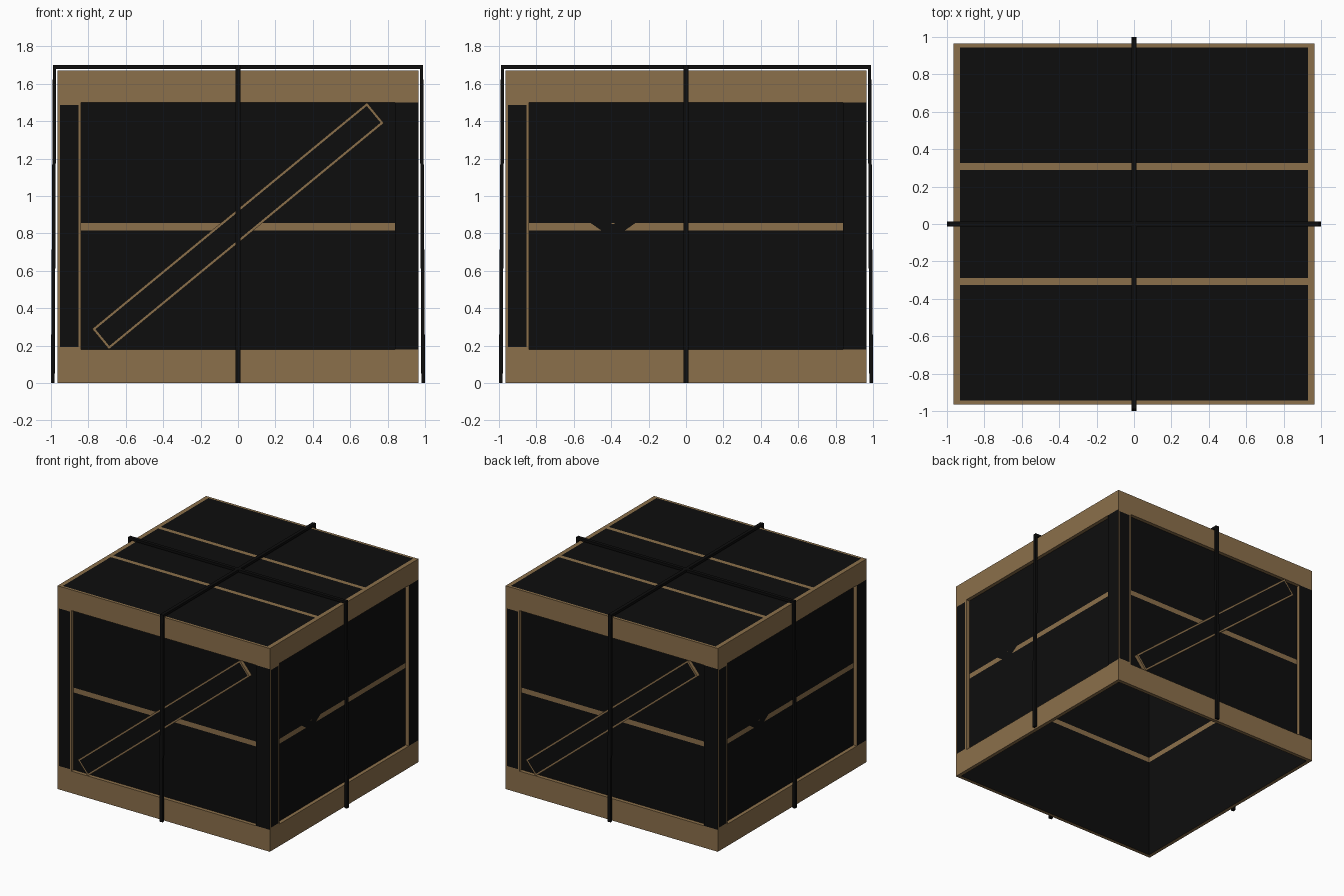
import bpy, bmesh
from math import pi, atan2, hypot
from mathutils import Matrix, Vector

if "Cube" in bpy.data.objects:
    bpy.data.objects.remove(bpy.data.objects["Cube"])

R, D = 0.965, 0.03          # half width of crate, recess of the panels
I = R - D
H, LOW, HIGH = 1.67, 0.18, 1.50


def material(name, rgb):
    m = bpy.data.materials.new(name)
    m.diffuse_color = (*rgb, 1)
    m.use_nodes = True
    m.node_tree.nodes["Principled BSDF"].inputs["Base Color"].default_value = m.diffuse_color
    return m


BROWN = material("brown", (0.26, 0.16, 0.07))
BLACK = material("black", (0.004, 0.004, 0.004))


def finish(name, bm, rot=0, recalc=True):
    if recalc:
        bmesh.ops.recalc_face_normals(bm, faces=bm.faces)
    bm.transform(Matrix.Rotation(rot, 4, 'Z'))
    me = bpy.data.meshes.new(name)
    bm.to_mesh(me)
    bm.free()
    me.materials.append(BROWN)
    me.materials.append(BLACK)
    ob = bpy.data.objects.new(name, me)
    bpy.context.collection.objects.link(ob)
    return ob


def square_shell(name, profile, dark=()):
    """Square tube lofted along (half width, z) points, open at both ends."""
    bm = bmesh.new()
    loops = [[bm.verts.new((sx * r, sy * r, z)) for sx, sy in
              ((-1, -1), (1, -1), (1, 1), (-1, 1))] for r, z in profile]
    for k, (a, b) in enumerate(zip(loops, loops[1:])):
        for i in range(4):
            j = (i + 1) % 4
            f = bm.faces.new((a[i], a[j], b[j], b[i]))
            f.material_index = int(k in dark)
    return finish(name, bm, recalc=False)


def dark_centre(bm, faces, border):
    """Brown border around a black field."""
    for f in faces:
        bmesh.ops.inset_individual(bm, faces=[f], thickness=border)
        f.material_index = 1


# Recessed side panels with a brown seam halfway up
square_shell("side_panels", [(I, 0), (I, 0.815), (I, 0.855), (I, H - 0.005)], dark=(0, 2))

# Bottom and top rails
square_shell("bottom_rail", [(I, 0), (R, 0), (R, LOW), (I, LOW)])
square_shell("top_rail", [(I, HIGH), (R, HIGH), (R, H)])

# Lid with three boards and brown seams
xs = [-R, -0.93, 0.93, R]
ys = [-R, -0.945, -0.325, -0.29, 0.29, 0.325, 0.945, R]
bm = bmesh.new()
grid = [[bm.verts.new((x, y, H)) for x in xs] for y in ys]
for j in range(len(ys) - 1):
    for i in range(len(xs) - 1):
        f = bm.faces.new((grid[j][i], grid[j][i + 1], grid[j + 1][i + 1], grid[j + 1][i]))
        edge = j in (0, 6) or abs(xs[i] + xs[i + 1]) > 1.89 
        f.material_index = int(j in (1, 3, 5) and (i == 1 or not edge))
finish("lid", bm, recalc=False)

# Corner posts
P = 0.84
for k in range(4):
    bm = bmesh.new()
    pts = [(P, -I), (P, -R), (R, -R), (R, -P), (I, -P)]
    lo = [bm.verts.new((x, y, LOW)) for x, y in pts]
    hi = [bm.verts.new((x, y, HIGH)) for x, y in pts]
    fs = [bm.faces.new((lo[i], lo[i + 1], hi[i + 1], hi[i])) for i in range(4)]
    dark_centre(bm, fs[1:3], 0.018)
    finish(f"corner_post_{k + 1}", bm, k * pi / 2, recalc=False)

# Diagonal braces on front and back
a, b = Vector((-0.735, 0, 0.235)), Vector((0.735, 0, 1.445))
for name, rot in (("front_brace", 0), ("back_brace", pi)):
    bm = bmesh.new()
    d = b - a
    bmesh.ops.create_cube(bm, size=1, matrix=Matrix.Translation((a + b) / 2 + Vector((0, -(R + I) / 2, 0)))
                          @ Matrix.Rotation(-atan2(d.z, d.x), 4, 'Y')
                          @ Matrix.Diagonal((d.length, D, 0.142, 1)))
    bm.normal_update()
    bmesh.ops.delete(bm, geom=[f for f in bm.faces if f.normal.y > 0.9], context='FACES_ONLY')
    dark_centre(bm, [f for f in bm.faces if f.normal.y < -0.9], 0.018)
    finish(name, bm, rot, recalc=False)

# Small chevron marks on the right and left panels
for name, rot in (("right_mark", 0), ("left_mark", pi)):
    bm = bmesh.new()
    x = I + 0.002
    bm.faces.new([bm.verts.new((x, y, z)) for y, z in
                  ((-0.53, 0.87), (-0.43, 0.80), (-0.35, 0.80), (-0.25, 0.87),
                   (-0.34, 0.87), (-0.39, 0.85), (-0.44, 0.87))]).material_index = 1
    finish(name, bm, rot, recalc=False)

# Two straps over the crate, legs leaning slightly outwards
for name, rot in (("cross_strap", 0), ("long_strap", pi / 2)):
    bm = bmesh.new()
    outline = [(-1, 0), (-0.98, 0), (-0.972, 1.68), (0.972, 1.68),
               (0.98, 0), (1, 0), (0.99, 1.70), (-0.99, 1.70)]
    f = bm.faces.new([bm.verts.new((x, -0.014, z)) for x, z in outline])
    ext = bmesh.ops.extrude_face_region(bm, geom=[f])["geom"]
    bmesh.ops.translate(bm, vec=(0, 0.028, 0), verts=[v for v in ext if isinstance(v, bmesh.types.BMVert)])
    for f in bm.faces:
        f.material_index = 1
    finish(name, bm, rot)
